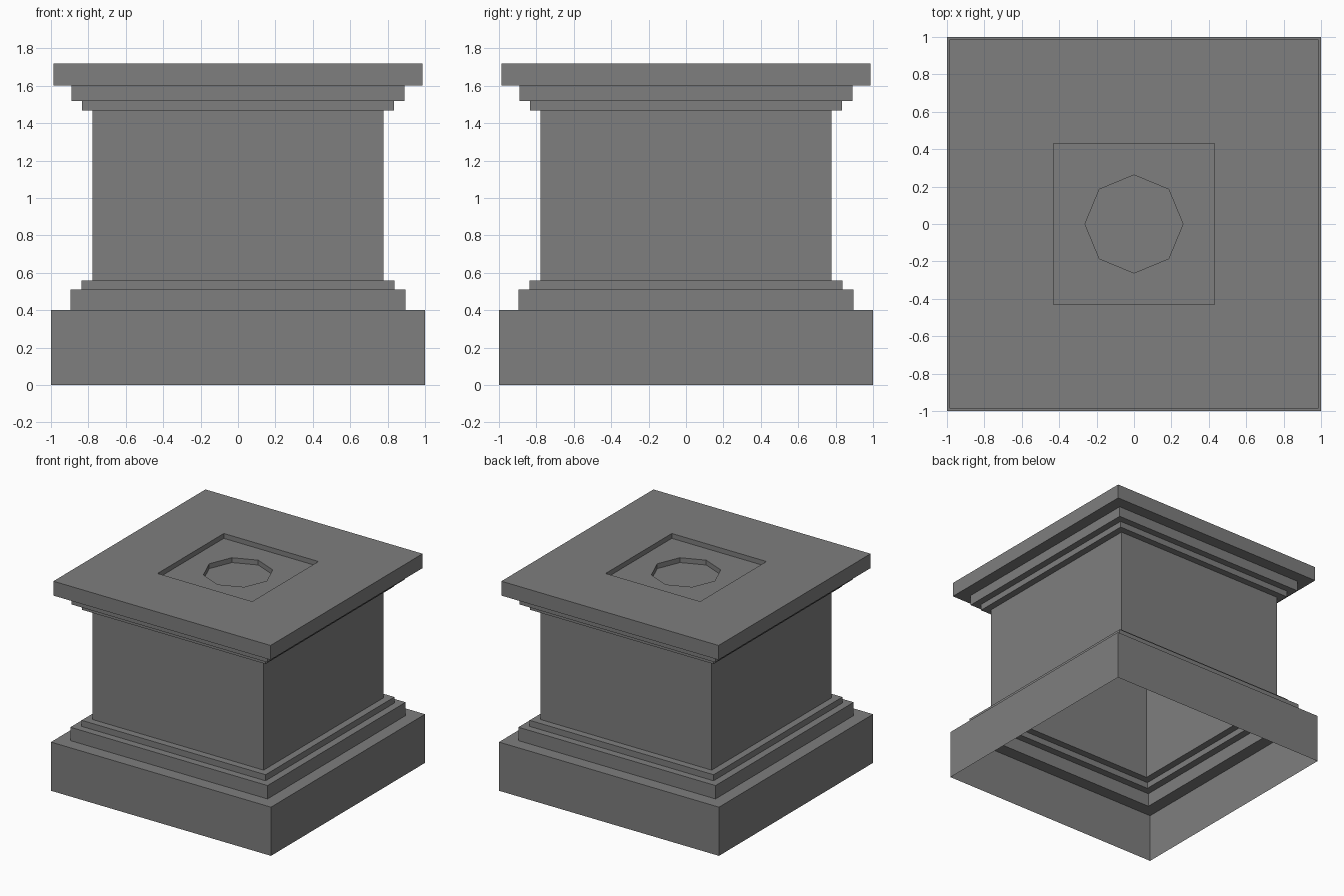
import bpy
import bmesh
from math import cos, sin, pi

default_cube = bpy.data.objects.get("Cube")
if default_cube:
    bpy.data.objects.remove(default_cube, do_unlink=True)

# Single stone colour
stone = bpy.data.materials.new("grey_stone")
stone.use_nodes = True
stone.diffuse_color = (0.21, 0.21, 0.21, 1)
stone.node_tree.nodes["Principled BSDF"].inputs["Base Color"].default_value = stone.diffuse_color


def square(half, z):
    return [(x * half, y * half, z) for x, y in ((1, 1), (-1, 1), (-1, -1), (1, -1))]


def square_with_midpoints(half, z):
    outline = ((1, 0), (1, 1), (0, 1), (-1, 1), (-1, 0), (-1, -1), (0, -1), (1, -1))
    return [(x * half, y * half, z) for x, y in outline]


def octagon(radius, z):
    return [(radius * cos(i * pi / 4), radius * sin(i * pi / 4), z) for i in range(8)]


def loft(name, rings, close_end=False):
    """Skin a stack of matching rings into one flat-shaded shell."""
    bm = bmesh.new()
    loops = [[bm.verts.new(p) for p in ring] for ring in rings]
    for low, high in zip(loops, loops[1:]):
        n = len(low)
        for i in range(n):
            j = (i + 1) % n
            bm.faces.new((low[i], low[j], high[j], high[i]))
    if close_end:
        bm.faces.new(loops[-1])
    mesh = bpy.data.meshes.new(name)
    bm.to_mesh(mesh)
    bm.free()
    mesh.materials.append(stone)
    obj = bpy.data.objects.new(name, mesh)
    bpy.context.collection.objects.link(obj)
    return obj


# Hollow tiers, open underneath: name, half width, top height
tiers = [
    ("plinth", 1.0, 0.40),
    ("lower_base_moulding", 0.896, 0.51),
    ("upper_base_moulding", 0.836, 0.56),
    ("shaft", 0.778, 1.468),
    ("lower_cap_moulding", 0.834, 1.518),
    ("upper_cap_moulding", 0.89, 1.602),
    ("cap_slab", 0.987, 1.72),
]
recess_half, recess_depth = 0.43, 0.04
hole_radius, hole_depth = 0.262, 0.04

# Each tier is its walls plus the ledge that leads to the next tier
bottom = 0
for i, (name, half, top) in enumerate(tiers):
    next_half = tiers[i + 1][1] if i + 1 < len(tiers) else recess_half
    loft(name, [square(half, bottom), square(half, top), square(next_half, top)])
    bottom = top

# Square recess in the top, with an octagonal socket sunk in its floor
floor = bottom - recess_depth
loft("top_recess", [
    square_with_midpoints(recess_half, bottom),
    square_with_midpoints(recess_half, floor),
    octagon(hole_radius, floor),
])
loft("octagonal_socket", [
    octagon(hole_radius, floor),
    octagon(hole_radius, floor - hole_depth),
], close_end=True)
